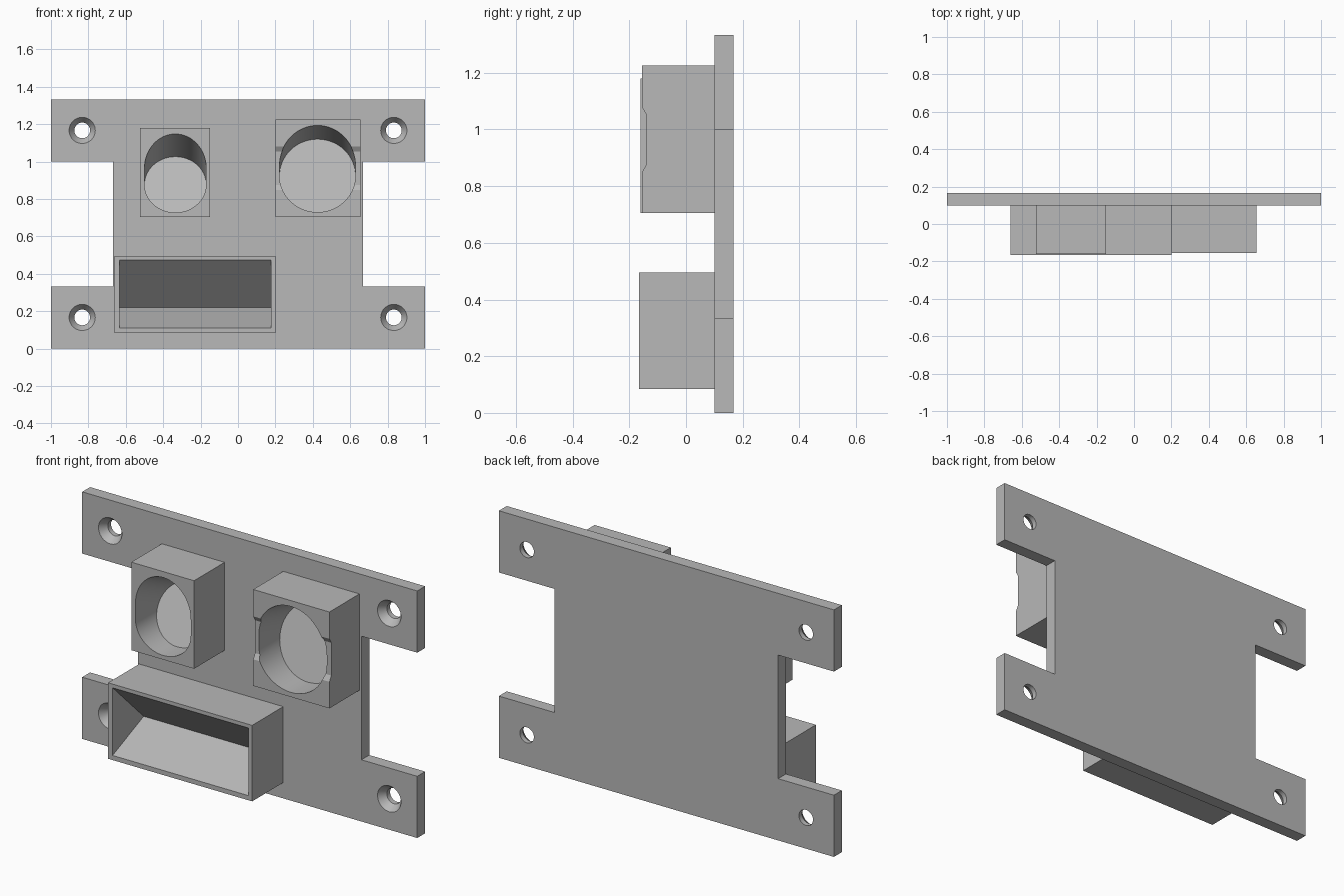
import bpy, bmesh, math
from math import sin, cos, tan, pi

cube = bpy.data.objects.get("Cube")
if cube:
    bpy.data.objects.remove(cube, do_unlink=True)

grey = bpy.data.materials.new("plain_grey")
grey.use_nodes = True
grey.diffuse_color = (0.48, 0.48, 0.48, 1)
grey.node_tree.nodes["Principled BSDF"].inputs["Base Color"].default_value = (0.48, 0.48, 0.48, 1)

FLOOR = 0.1      # front face of the plate
BACK = 0.167     # rear face of the plate
JOIN = 0.104     # blocks sink slightly into the plate
REACH = -0.2     # cutters extend in front of every block


def finish(name, bm):
    bmesh.ops.recalc_face_normals(bm, faces=bm.faces)
    mesh = bpy.data.meshes.new(name)
    bm.to_mesh(mesh)
    bm.free()
    mesh.materials.append(grey)
    obj = bpy.data.objects.new(name, mesh)
    bpy.context.collection.objects.link(obj)
    return obj


def prism(name, points, axis, lo, hi):
    """Extrude a profile: (x, z) points along y, or (y, z) points along x."""
    place = (lambda p, d: (p[0], d, p[1])) if axis == "y" else (lambda p, d: (d, p[0], p[1]))
    bm = bmesh.new()
    face = bm.faces.new([bm.verts.new(place(p, lo)) for p in points])
    out = bmesh.ops.extrude_face_region(bm, geom=[face])
    step = (0, hi - lo, 0) if axis == "y" else (hi - lo, 0, 0)
    moved = [v for v in out["geom"] if isinstance(v, bmesh.types.BMVert)]
    bmesh.ops.translate(bm, verts=moved, vec=step)
    return finish(name, bm)


def box_profile(front, bottom, top):
    return [(front, bottom), (JOIN, bottom), (JOIN, top), (front, top)]


def cut(obj, cutter):
    cutter.hide_render = True
    mod = obj.modifiers.new("cut", "BOOLEAN")
    mod.operation = "DIFFERENCE"
    mod.solver = "EXACT"
    mod.object = cutter
    select(obj)
    bpy.ops.object.modifier_apply(modifier=mod.name)
    bpy.data.objects.remove(cutter, do_unlink=True)


def select(obj):
    bpy.ops.object.select_all(action="DESELECT")
    obj.select_set(True)
    bpy.context.view_layer.objects.active = obj


def tilted_socket(x, z, radius, tilt, sides=64):
    """Round pocket with a leaning end disc, open straight ahead and along the lean."""
    bm = bmesh.new()
    for i in range(sides):
        t = 2 * pi * i / sides
        px = x + radius * cos(t)
        py = FLOOR + radius * sin(tilt) * (sin(t) - 1)
        pz = z + radius * cos(tilt) * sin(t)
        bm.verts.new((px, py, pz))
        bm.verts.new((px, REACH, pz))
        bm.verts.new((px, REACH, pz + (py - REACH) * tan(tilt)))
    bmesh.ops.convex_hull(bm, input=bm.verts)
    bmesh.ops.delete(bm, geom=[v for v in bm.verts if not v.link_faces], context="VERTS")
    bmesh.ops.dissolve_limit(bm, angle_limit=0.005, verts=bm.verts, edges=bm.edges)
    return finish("socket_cutter", bm)


def round_cutter(x, z, y0, y1, r0, r1):
    bpy.ops.mesh.primitive_cone_add(vertices=48, radius1=r0, radius2=r1, depth=y1 - y0,
                                    location=(x, (y0 + y1) / 2, z), rotation=(-pi / 2, 0, 0))
    return bpy.context.object


# Mounting plate: H outline with four countersunk screw holes
half = [(0.667, 0.333), (1, 0.333), (1, 0), (-1, 0), (-1, 0.333), (-0.667, 0.333)]
outline = half + [(px, 1.333 - pz) for px, pz in reversed(half)]
plate = prism("mounting_plate", outline, "y", FLOOR, BACK)
for hx in (-0.833, 0.833):
    for hz in (0.167, 1.167):
        cut(plate, round_cutter(hx, hz, 0.05, 0.2, 0.042, 0.042))
        cut(plate, round_cutter(hx, hz, 0.09, 0.14, 0.077, 0.042))

# Small round holder
small = prism("small_round_holder", box_profile(-0.16, 0.705, 1.18), "x", -0.525, -0.15)
cut(small, tilted_socket(-0.335, 0.877, 0.165, math.radians(25)))

# Large round holder, with a shallow groove across its front
front = -0.156
groove = [(front, 1.08), (front + 0.016, 1.053), (front + 0.016, 0.876), (front, 0.848)]
large = prism("large_round_holder", box_profile(front, 0.705, 1.225) + groove, "x", 0.2, 0.655)
cut(large, tilted_socket(0.425, 0.925, 0.203, math.radians(16)))

# Wide tray with a wedge-shaped pocket
tray = prism("wide_tray", box_profile(-0.165, 0.085, 0.495), "x", -0.66, 0.2)
wedge = [(REACH, 0.0955), (FLOOR, 0.22), (REACH, 0.5087)]
cut(tray, prism("wedge_cutter", wedge, "x", -0.633, 0.177))

for part in (plate, small, large, tray):
    select(part)
    bpy.ops.object.shade_smooth_by_angle(angle=math.radians(15))
